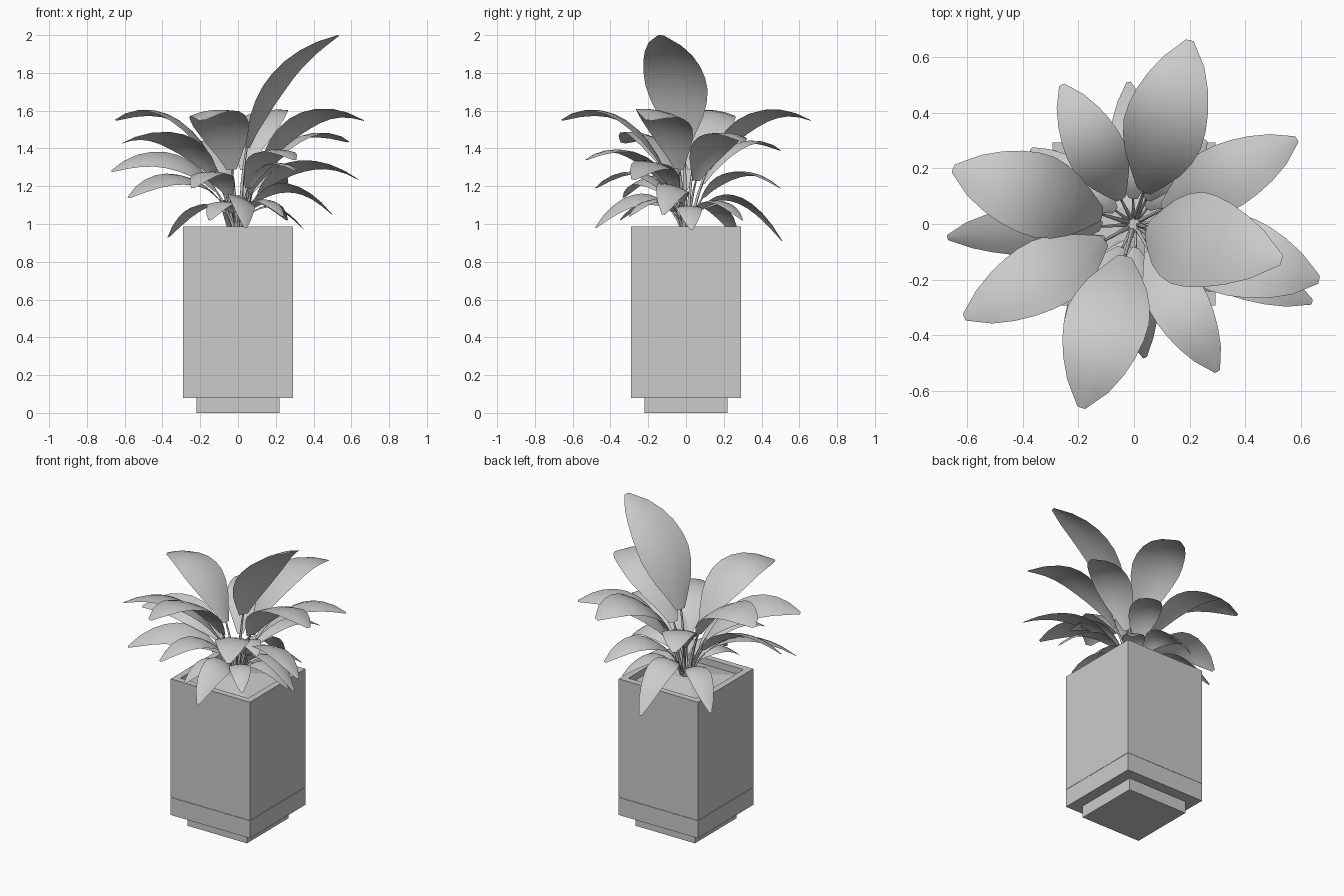
import bpy, bmesh, math
from mathutils import Vector

if "Cube" in bpy.data.objects:
    bpy.data.objects.remove(bpy.data.objects["Cube"])


def mesh_object(name, bm):
    me = bpy.data.meshes.new(name)
    bm.to_mesh(me)
    bm.free()
    ob = bpy.data.objects.new(name, me)
    bpy.context.collection.objects.link(ob)
    return ob


def square_lathe(name, profile):
    """Sweep a (half width, height) profile round a square plan, capped at both ends."""
    bm = bmesh.new()
    rings = [[bm.verts.new((sx * h, sy * h, z))
              for sx, sy in ((-1, -1), (1, -1), (1, 1), (-1, 1))] for h, z in profile]
    for a, b in zip(rings, rings[1:]):
        for i in range(4):
            j = (i + 1) % 4
            bm.faces.new((a[i], a[j], b[j], b[i]))
    bm.faces.new(rings[0][::-1])
    bm.faces.new(rings[-1])
    return mesh_object(name, bm)


# Planter: recessed foot, lower band, hollow body, soil
square_lathe("planter_foot", [(0.22, 0), (0.22, 0.08)])
square_lathe("planter_band", [(0.292, 0.08), (0.292, 0.197), (0.290, 0.198), (0.290, 0.2)])
square_lathe("planter_body", [(0.292, 0.2), (0.292, 0.988), (0.25, 0.988), (0.25, 0.93)])
square_lathe("soil", [(0.25, 0.92), (0.25, 0.945), (0.06, 0.985)])

Z0 = 0.95
WIDTHS = [0.18, 0.45, 0.72, 0.90, 1.0, 0.99, 0.91, 0.76, 0.52, 0.1]


def leaf(name, tip, crest, width, roll=0.0, start=0.28, c1=(0.12, None), c2=0.52):
    """Leaf on a stem: both follow one Bezier from the soil to the tip."""
    tx, ty, tz = tip
    reach = math.hypot(tx, ty)
    out = Vector((tx / reach, ty / reach, 0))
    side = Vector((-out.y, out.x, 0))
    up = Vector((0, 0, 1))
    z1 = c1[1] or Z0 + 0.56 * (crest - Z0)
    pts = [(0.02, Z0), (c1[0] * reach, z1), (c2 * reach, crest), (reach, tz)]
    ctrl = [out * r + up * z for r, z in pts]

    def at(t):
        s = 1 - t
        return (ctrl[0] * s**3 + ctrl[1] * 3 * s * s * t
                + ctrl[2] * 3 * s * t * t + ctrl[3] * t**3)

    def normal(t):
        d = at(min(t + 0.01, 1)) - at(max(t - 0.01, 0))
        return d.normalized().cross(side)

    bm = bmesh.new()
    # Blade, gently domed across its width and rolled about its midrib
    rows = []
    n = len(WIDTHS) - 1
    for i, w in enumerate(WIDTHS):
        t = start + (1 - start) * i / n
        p, nrm = at(t), normal(t)
        if nrm.z < 0:
            nrm.negate()
        half = w * width / 2
        across = side * math.cos(roll) - nrm * math.sin(roll)
        top = nrm * math.cos(roll) + side * math.sin(roll)
        rows.append([bm.verts.new(p + across * (half * v) - top * (0.14 * half * v * v))
                     for v in (-1, -0.5, 0, 0.5, 1)])
    for a, b in zip(rows, rows[1:]):
        for k in range(4):
            bm.faces.new((a[k + 1], a[k], b[k], b[k + 1]))
    # Stem
    rad = 0.005 + 0.02 * width
    rings = []
    for i in range(6):
        t = start * i / 5
        p, nrm = at(t), normal(t)
        r = rad * (1 - 0.1 * i)
        rings.append([bm.verts.new(p + (side * math.cos(a) + nrm * math.sin(a)) * r)
                      for a in (k * math.tau / 5 for k in range(5))])
    for a, b in zip(rings, rings[1:]):
        for k in range(5):
            m = (k + 1) % 5
            bm.faces.new((a[k], a[m], b[m], b[k]))
    for f in bm.faces:
        f.smooth = True
    return mesh_object(name, bm)


# Tall upright leaf
leaf("tall_leaf", (0.53, -0.13, 2.0), 1.86, 0.35, 0.12, 0.36, (0.0, 1.35), 0.12)

# Leaf tiers: (tip x, y, z), crest control height, blade width, roll
tiers = {
    "top_leaf": [
        ((0.20, 0.66, 1.55), 1.74, 0.30, 0.15), ((-0.65, 0.20, 1.55), 1.74, 0.30, -0.12),
        ((-0.19, -0.66, 1.55), 1.74, 0.30, -0.12), ((0.665, -0.20, 1.55), 1.74, 0.30, 0.2)],
    "upper_leaf": [
        ((-0.61, -0.335, 1.43), 1.60, 0.26, -0.2), ((0.585, 0.305, 1.435), 1.60, 0.24, 0.1),
        ((-0.26, 0.50, 1.39), 1.56, 0.21, 0), ((0.30, -0.53, 1.34), 1.51, 0.21, 0)],
    "middle_leaf": [
        ((-0.67, -0.05, 1.28), 1.48, 0.20, 0.45), ((0.64, -0.28, 1.235), 1.46, 0.20, 0.25),
        ((0.25, 0.50, 1.19), 1.40, 0.19, 0.1), ((-0.24, -0.48, 1.19), 1.40, 0.19, 0),
        ((-0.58, -0.33, 1.14), 1.38, 0.20, 0.3), ((0.31, -0.24, 1.28), 1.42, 0.14, 0)],
    "low_leaf": [
        ((-0.02, 0.51, 0.91), 1.30, 0.17, 0.2), ((0.04, -0.48, 0.98), 1.26, 0.16, 0.4),
        ((0.50, -0.12, 1.05), 1.34, 0.17, 0.3), ((-0.37, 0.27, 0.93), 1.22, 0.15, 0),
        ((0.35, 0.03, 0.97), 1.19, 0.14, 0), ((-0.15, -0.35, 1.02), 1.21, 0.15, 0),
        ((0.24, -0.30, 1.04), 1.22, 0.13, 0), ((0.26, 0.30, 1.02), 1.22, 0.14, 0)],
}
for name, items in tiers.items():
    for i, (tip, crest, width, roll) in enumerate(items):
        leaf(f"{name}_{i + 1}", tip, crest, width, roll)
